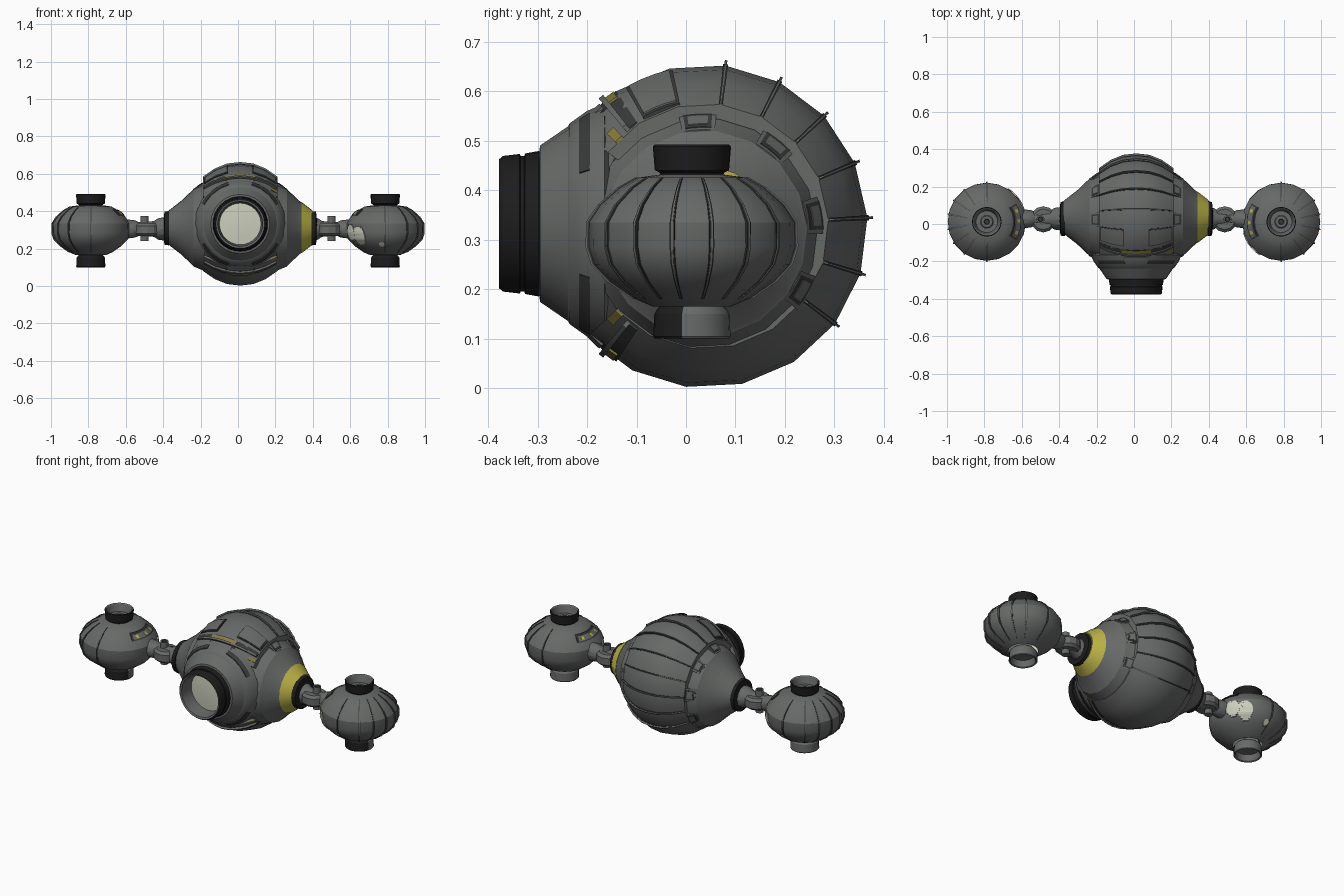
import bpy
import bmesh
from math import cos, sin, radians, sqrt
from mathutils import Vector

if "Cube" in bpy.data.objects:
    bpy.data.objects.remove(bpy.data.objects["Cube"], do_unlink=True)


def material(name, r, g, b):
    m = bpy.data.materials.new(name)
    m.use_nodes = True
    m.diffuse_color = (r, g, b, 1)
    m.node_tree.nodes["Principled BSDF"].inputs["Base Color"].default_value = (r, g, b, 1)
    return m


GREY = material("hull grey", .135, .142, .137)
DARK = material("trim dark grey", .04, .042, .041)
BLACK = material("rubber black", .012, .012, .012)
CREAM = material("lens cream", .6, .62, .5)
YELLOW = material("marking yellow", .5, .45, .06)
OLIVE = material("worn yellow", .24, .2, .04)


def place(axis, centre, along, r, deg):
    """Point at a distance along an axis, with radius and angle around it."""
    c, s = r * cos(radians(deg)), r * sin(radians(deg))
    p = {"X": (along, c, s), "Y": (c, along, s), "Z": (c, s, along)}[axis]
    return Vector(p) + Vector(centre)


def finish(name, bm, mat):
    bmesh.ops.remove_doubles(bm, verts=bm.verts, dist=.0002)
    bmesh.ops.recalc_face_normals(bm, faces=bm.faces)
    me = bpy.data.meshes.new(name)
    bm.to_mesh(me)
    bm.free()
    ob = bpy.data.objects.new(name, me)
    bpy.context.collection.objects.link(ob)
    me.materials.append(mat)
    bpy.ops.object.select_all(action="DESELECT")
    bpy.context.view_layer.objects.active = ob
    ob.select_set(True)
    bpy.ops.object.shade_smooth_by_angle(angle=radians(28))
    return ob


def lathe(name, profile, axis, centre, mat, segs=24, phase=0):
    bm = bmesh.new()
    rings = [[bm.verts.new(place(axis, centre, a, r, phase + 360 * i / segs))
              for i in range(segs)] for a, r in profile]
    for p, q in zip(rings, rings[1:]):
        for i in range(segs):
            j = (i + 1) % segs
            bm.faces.new((p[i], p[j], q[j], q[i]))
    return finish(name, bm, mat)


def patch(name, profile, axis, centre, t0, t1, n, h, mat, depth=.01):
    """Solid plate that follows a lathe profile between two angles."""
    bm = bmesh.new()
    grid = [[[bm.verts.new(place(axis, centre, a, r + d, t0 + (t1 - t0) * i / n))
              for a, r in profile] for i in range(n + 1)] for d in (-depth, h)]
    m = len(profile) - 1
    for layer in grid:
        for i in range(n):
            for j in range(m):
                bm.faces.new((layer[i][j], layer[i + 1][j], layer[i + 1][j + 1], layer[i][j + 1]))
    lo, hi = grid
    for i in (0, n):
        for j in range(m):
            bm.faces.new((lo[i][j], lo[i][j + 1], hi[i][j + 1], hi[i][j]))
    for j in (0, m):
        for i in range(n):
            bm.faces.new((lo[i][j], lo[i + 1][j], hi[i + 1][j], hi[i][j]))
    return finish(name, bm, mat)


def rib(name, profile, axis, centre, t, w, h):
    """Grey ridge on a dark seam."""
    patch(name + "_seam", profile, axis, centre, t - w, t + w, 1, .003, DARK)
    patch(name, profile, axis, centre, t - w / 2, t + w / 2, 1, h, GREY)


def section(profile, a0, a1, steps=4):
    """Resample part of a profile between two positions on its axis."""
    pts = []
    for k in range(steps + 1):
        a = a0 + (a1 - a0) * k / steps
        for (p, r), (q, s) in zip(profile, profile[1:]):
            if p <= a <= q and q > p:
                pts.append((a, r + (s - r) * (a - p) / (q - p)))
                break
    return pts


def blob(name, profile, centre, a, da, t, dt, mat, rows=11):
    """Rounded spot made of thin rows on a surface turned about z."""
    for k in range(rows):
        u = (2 * k + 1) / rows - 1
        w = dt * sqrt(1 - u * u)
        row = section(profile, a + da * (u - 1 / rows), a + da * (u + 1 / rows), 1)
        patch(name, row, "Z", centre, t - w, t + w, 4, .004, mat)


# Main hull: inner core, outer shell and side cones, all turned about x
HUB = (.012, .04, .327)
CONE = (.012, .036, .312)
half = [(0, .327), (.07, .319), (.135, .293), (.2, .248)]
shell = [(-a, r) for a, r in half[:0:-1]] + half
side = [(.19, .235), (.2, .23), (.25, .209), (.255, .202), (.31, .15), (.315, .145), (.388, .088)]
lathe("hull_core", [(a, r - .018) for a, r in shell], "X", HUB, GREY, 18, 3)
patch("hull_shell", shell, "X", HUB, -137, 143, 14, 0, GREY, .03)

# Ribs over the top and back of the shell
for k in range(7):
    rib("hull_rib", shell, "X", HUB, 83 - 20 * k, .9, .011)

# Side cones with collars, framed windows and access panels
for s in (-1, 1):
    lathe("side_cone", [(s * a, r) for a, r in side], "X", CONE, GREY, 18, 3)
    lathe("cone_collar", [(s * .375, .07), (s * .382, .093), (s * .405, .09), (s * .411, .04)],
          "X", (.012, .028, .309), BLACK, 18)
    for t in (93, 51, 9, -30):
        for part, a, b, w, h, mat in (("frame", .195, .244, 9, .008, GREY),
                                      ("seam", .2, .238, 7, .0095, DARK),
                                      ("window", .207, .231, 5, .011, GREY)):
            strip = [(s * x, .236 - (x - .195) * .68) for x in (a, b)]
            patch("rim_" + part, strip, "X", CONE, t - w, t + w, 3, h, mat, .02)
    patch("panel_seam", section(shell, s * .065, s * .195), "X", HUB, 102, 120, 3, .003, DARK)
    patch("panel", section(shell, s * .071, s * .189), "X", HUB, 103.2, 118.8, 3, .006, GREY)

# Front lips, worn strips and hatches of the shell, above and below
for f in (1, -1):
    patch("front_seam", section(shell, -.195, .195, 8), "X", HUB, f * 123.5, f * 128, 1, .001, DARK)
    patch("front_marking", section(shell, -.08, .08), "X", HUB, f * 124.5, f * 128, 1, .003, OLIVE)
    patch("front_lip", section(shell, -.195, .195, 8), "X", HUB, f * 128, f * 130, 1, .01, GREY)
    patch("side_marking", section(shell, .165, .2), "X", HUB, f * 133, f * 137, 1, .002, OLIVE)
    patch("front_hatch_seam", section(shell, -.08, .08), "X", HUB, f * 130, f * 138, 2, -.002, DARK)
    patch("front_hatch", section(shell, -.068, .068), "X", HUB, f * 131, f * 137, 2, .001, GREY)

# Yellow ring on the left cone only
patch("cone_marking", section(side, .328, .386, 2), "X", CONE, 3, 363, 18, .003, YELLOW)

# Front cone with dark corner seams, nose tube and recessed lens, turned about y
NOSE = (.012, 0, .332)
nose_cone = [(-.298, .13), (-.295, .158), (-.238, .197), (-.235, .203), (-.2, .228),
             (-.165, .243), (-.14, .2)]
lathe("front_cone", nose_cone, "Y", NOSE, GREY, 24)
for t in (28, 106, 208, 286):
    patch("corner_seam", section(nose_cone, -.215, -.195, 2), "Y", NOSE, t, t + 46, 6, .003, DARK)
lathe("nose_tube", [(-.28, .13), (-.298, .147), (-.325, .142), (-.327, .137), (-.334, .137),
                    (-.336, .141), (-.37, .137), (-.378, .13)], "Y", NOSE, BLACK, 32)
lathe("nose_lining", [(-.378, .13), (-.374, .12), (-.295, .111)], "Y", NOSE, GREY, 32)
lathe("lens", [(-.295, .112), (-.3, .06), (-.302, 0)], "Y", NOSE, CREAM, 32)

# Pod outline, turned about z
bulb = [(.165, .08), (.18, .115), (.215, .165), (.25, .198), (.285, .209), (.335, .208),
        (.37, .185), (.405, .145), (.425, .11), (.432, .06)]

for s, face in ((1, 0), (-1, 180)):
    # Jointed arm
    lathe("arm", [(s * .395, .062), (s * .425, .058), (s * .45, .042), (s * .53, .036),
                  (s * .55, .046), (s * .6, .052)], "X", (0, .028, .305), GREY, 12)
    KNUCKLE = (s * .485, .025, .302)
    lathe("arm_knuckle", [(-.034, 0), (-.034, .055), (-.02, .07), (.02, .07), (.034, .055),
                          (.034, 0)], "Z", KNUCKLE, GREY, 12)
    PIN = (s * .5, .025, .305)
    lathe("arm_pin", [(-.065, 0), (-.065, .022), (.068, .022), (.068, .014)], "Z", PIN, GREY, 12)
    lathe("arm_pin_hole", [(.068, .014), (.055, .012), (.055, 0)], "Z", PIN, DARK, 12)

    # Pod bulb with ribs on its outer half
    POD = (s * .787, .012, 0)
    lathe("pod", bulb, "Z", POD, GREY, 20)
    for t in (-90, -55, -33, -11, 11, 33, 55, 90):
        rib("pod_rib", bulb[1:-1], "Z", POD, face + t, 1.3, .006)

    # Upper and lower caps with grey linings
    lathe("pod_upper_cap", [(.425, .06), (.436, .066), (.44, .075), (.488, .079), (.492, .075)],
          "Z", POD, BLACK, 24)
    lathe("pod_upper_lining", [(.492, .075), (.488, .07), (.448, .058), (.448, .035),
                               (.454, .03), (.454, .015)], "Z", POD, GREY, 24)
    lathe("pod_upper_hole", [(.454, .015), (.446, .012), (.446, 0)], "Z", POD, DARK, 24)
    cap = lathe("pod_lower_cap", [(.17, .06), (.16, .07), (.15, .076), (.104, .078), (.1, .075)],
                "Z", POD, GREY, 24)
    cap.data.materials.append(BLACK)
    for f in cap.data.polygons:
        f.material_index = int(f.normal.y < -.25)
    lathe("pod_lower_lining", [(.1, .075), (.104, .068), (.14, .06), (.14, 0)], "Z", POD, GREY, 24)

    # Slot with small yellow lamps on the inner shoulder
    inward = face + 180
    patch("slot_seam", section(bulb, .376, .408, 2), "Z", POD, inward - 32, inward + 32, 8, .006, DARK)
    patch("slot", section(bulb, .381, .403, 2), "Z", POD, inward - 29, inward + 29, 8, .008, GREY)
    for t in (-20, 2, 20):
        patch("slot_lamp", section(bulb, .385, .399, 2), "Z", POD, inward + t - 3, inward + t + 3,
              1, .0095, YELLOW)

    # Rounded cream spots on the inner flank
    for a, da, t, dt in ((.285, .045, 207, 11), (.268, .05, 226, 12), (.222, .014, 264, 5)):
        blob("cream_spot", bulb, POD, a, da, face + t, dt, CREAM)
